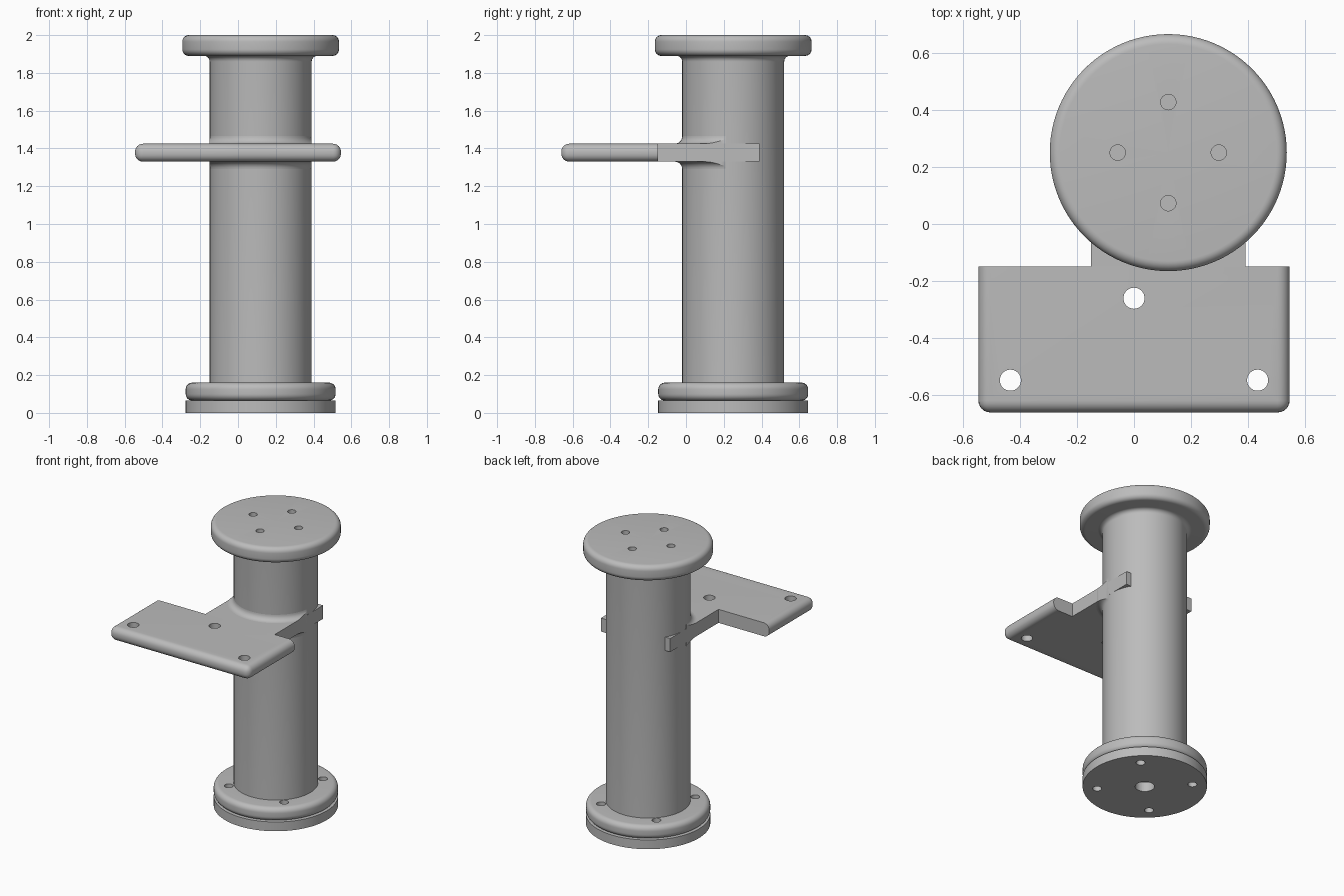
import bpy
import bmesh
from math import sin, cos, pi
from mathutils import Matrix, Vector

if "Cube" in bpy.data.objects:
    bpy.data.objects.remove(bpy.data.objects["Cube"])

CX, CY = 0.12, 0.25            # column axis
TUBE, BORE = 0.27, 0.23        # column radii
LOW, HIGH = 1.33, 1.425        # bracket underside and top
SHOULDER = -0.148              # back edge of the wide plate

grey = bpy.data.materials.new("plain grey")
grey.use_nodes = True
grey.diffuse_color = (0.5, 0.5, 0.5, 1)
grey.node_tree.nodes["Principled BSDF"].inputs["Base Color"].default_value = (0.5, 0.5, 0.5, 1)


def finish(bm, name):
    bmesh.ops.recalc_face_normals(bm, faces=bm.faces)
    mesh = bpy.data.meshes.new(name)
    bm.to_mesh(mesh)
    bm.free()
    mesh.materials.append(grey)
    obj = bpy.data.objects.new(name, mesh)
    bpy.context.collection.objects.link(obj)
    return obj


def arc(r, z, radius, start, end, n=7):
    """Profile points on a circular arc, angles in quarter turns."""
    angles = [(start + (end - start) * i / n) * pi / 2 for i in range(n + 1)]
    return [(r + radius * cos(a), z + radius * sin(a)) for a in angles]


def lathe(name, profile, closed=False):
    """Revolve an (r, z) profile around the column axis."""
    bm = bmesh.new()
    verts = [bm.verts.new((CX + r, CY, z)) for r, z in profile]
    edges = [bm.edges.new(pair) for pair in zip(verts, verts[1:])]
    if closed:
        edges.append(bm.edges.new((verts[-1], verts[0])))
    bmesh.ops.spin(bm, geom=verts + edges, cent=(CX, CY, 0), axis=(0, 0, 1),
                   angle=2 * pi, steps=96, use_merge=False)
    bmesh.ops.remove_doubles(bm, verts=bm.verts, dist=0.0001)
    return finish(bm, name)


def box_mesh(low, high):
    bm = bmesh.new()
    low, high = Vector(low), Vector(high)
    size = Matrix.Diagonal((*(high - low), 1))
    bmesh.ops.create_cube(bm, size=1, matrix=Matrix.Translation((low + high) / 2) @ size)
    return bm


def rods(places, radius, low, high):
    """Upright cylinders used as cutters."""
    bm = bmesh.new()
    for x, y in places:
        bmesh.ops.create_cone(bm, cap_ends=True, segments=32, radius1=radius, radius2=radius,
                              depth=high - low,
                              matrix=Matrix.Translation((x, y, (low + high) / 2)))
    return finish(bm, "cutter")


def combine(obj, cutter, operation="DIFFERENCE"):
    mod = obj.modifiers.new("cut", "BOOLEAN")
    mod.operation = operation
    mod.solver = "EXACT"
    mod.object = cutter
    bpy.context.view_layer.objects.active = obj
    bpy.ops.object.modifier_apply(modifier=mod.name)
    bpy.data.objects.remove(cutter)


def bolt_circle(radius, turn):
    return [(CX + radius * cos(turn + i * pi / 2), CY + radius * sin(turn + i * pi / 2))
            for i in range(4)]


# Hollow column with its top and bottom flanges
e = 0.035
profile = [(0, 2.0)]
profile += arc(0.415 - e, 2 - e, e, 1, 0) + arc(0.415 - e, 1.89 + e, e, 0, -1)
profile += arc(TUBE + 0.03, 1.86, 0.03, 1, 2)
profile += [(TUBE, 0.16)]
profile += arc(0.397 - e, 0.16 - e, e, 1, 0) + arc(0.397 - e, 0.065 + e, e, 0, -1)
profile += [(BORE, 0.065), (BORE, 1.9), (0, 1.9)]
column = lathe("column", profile)
combine(column, rods(bolt_circle(0.177, 0), 0.027, 1.8, 2.1))
combine(column, rods(bolt_circle(0.305, pi / 4), 0.029, 0.02, 0.3))

# Base cap with bolt holes and a central opening
cap = lathe("base_cap", [(0, 0.065), (0.397, 0.065), (0.397, 0), (0, 0)])
combine(cap, rods(bolt_circle(0.305, pi / 4), 0.029, -0.1, 0.2))
combine(cap, rods([(CX, CY)], 0.062, -0.1, 0.2))

# Wide bracket plate: rounded block sliced flat along its back edge
bm = box_mesh((-0.545, -0.66, LOW), (0.545, 0.1, HIGH))
bmesh.ops.bevel(bm, geom=bm.edges[:], offset=0.042, segments=6, profile=0.5, affect="EDGES")
cut = bmesh.ops.bisect_plane(bm, geom=bm.verts[:] + bm.edges[:] + bm.faces[:],
                             plane_co=(0, SHOULDER, 0), plane_no=(0, 1, 0), clear_outer=True)
rim = [g for g in cut["geom_cut"] if isinstance(g, bmesh.types.BMEdge)]
bmesh.ops.contextual_create(bm, geom=rim)
plate = finish(bm, "bracket_plate")
combine(plate, rods([(0, -0.26), (-0.433, -0.547), (0.433, -0.547)], 0.037, 1.2, 1.6))

# Neck with two arms hugging the column
neck = finish(box_mesh((CX - TUBE, SHOULDER, LOW), (CX + TUBE, 0.39, HIGH)), "bracket_neck")
bm = bmesh.new()
bmesh.ops.create_cone(bm, cap_ends=True, segments=96, radius1=0.25, radius2=0.25, depth=1,
                      matrix=Matrix.Translation((CX, CY, 1.4)))
combine(neck, finish(bm, "cutter"))

# Concave fillet where the neck meets the column
f = 0.04
profile = [(0.25, LOW - f)]
profile += arc(TUBE + f, LOW - f, f, 2, 1) + arc(TUBE + f, HIGH + f, f, 3, 2)
profile += [(0.25, HIGH + f)]
fillet = lathe("bracket_fillet", profile, closed=True)
combine(fillet, finish(box_mesh((CX - TUBE, -0.3, 1), (CX + TUBE, 0.21, 1.8)), "cutter"),
        "INTERSECT")

# Smooth rounded surfaces, crisp corners
bpy.ops.object.select_all(action="DESELECT")
for obj in (column, cap, plate, neck, fillet):
    obj.select_set(True)
bpy.context.view_layer.objects.active = column
bpy.ops.object.shade_smooth_by_angle(angle=pi / 6)
